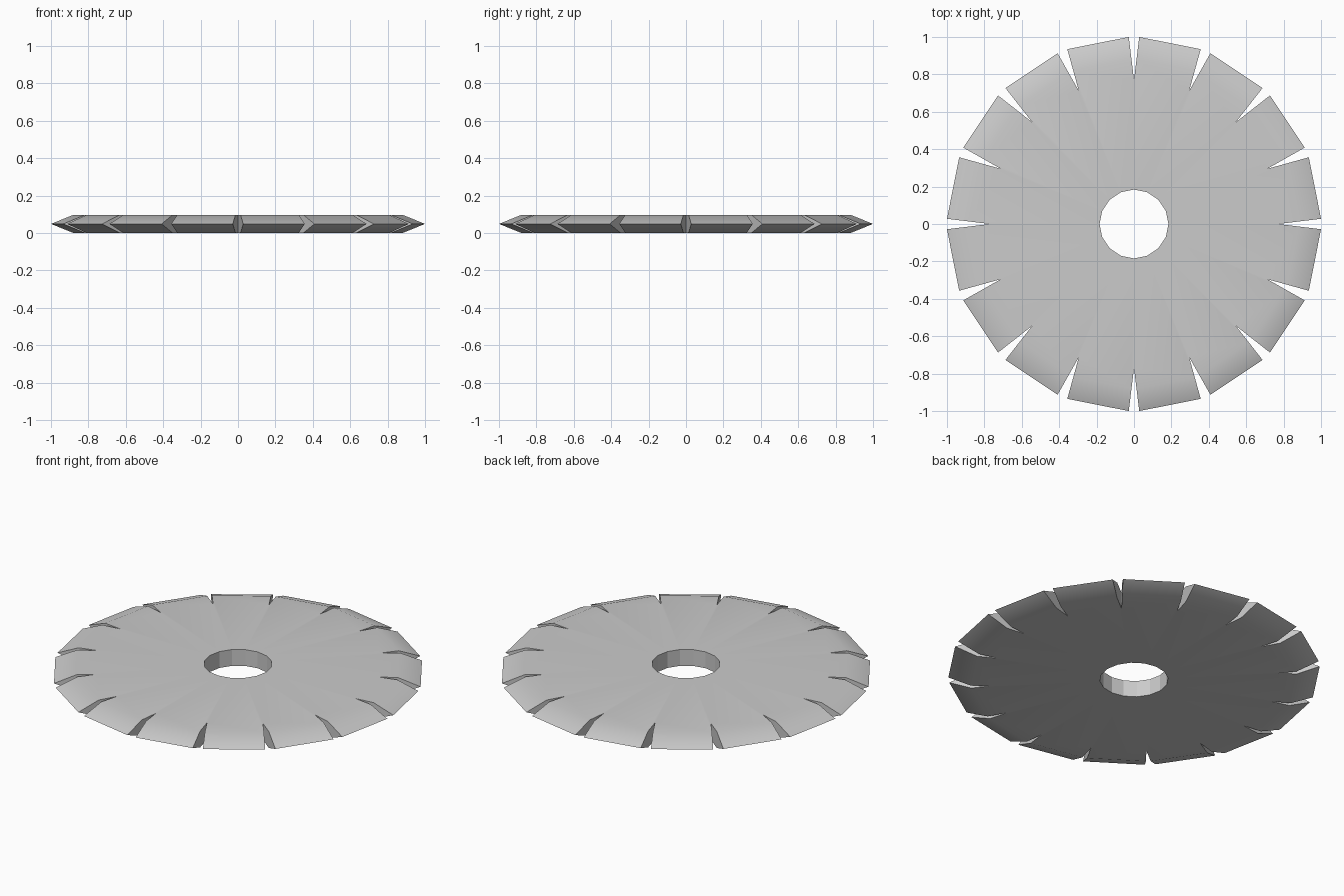
import bpy, bmesh
from math import pi, cos, sin

if "Cube" in bpy.data.objects:
    bpy.data.objects.remove(bpy.data.objects["Cube"])

N = 16                       # teeth, notches and hole sides
H = 0.097                    # thickness
HOLE, APEX, SHOULDER, RIM = 0.184, 0.77, 0.88, 1.0
RIM_HALF_GAP = 0.028         # half notch width at the rim


def polar(k, r, side, z):
    """Point at radius r along notch k, shifted sideways onto a notch wall."""
    a = 2 * pi * k / N
    o = side * RIM_HALF_GAP * (r - APEX) / (RIM - APEX) if r > APEX else 0
    return (r * cos(a) - o * sin(a), r * sin(a) + o * cos(a), z)


bm = bmesh.new()


def ring(r, side, z):
    return [bm.verts.new(polar(k, r, side, z)) for k in range(N)]


# rings of points: hole, notch tips, flat-face shoulders, sharp rim
hole, apex, left, right = {}, {}, {}, {}
for z in (0, H):
    hole[z], apex[z] = ring(HOLE, 0, z), ring(APEX, 0, z)
    left[z], right[z] = ring(SHOULDER, 1, z), ring(SHOULDER, -1, z)
rim_l, rim_r = ring(RIM, 1, H / 2), ring(RIM, -1, H / 2)

for k in range(N):
    n = (k + 1) % N
    for z in (0, H):
        # flat sector and bevel of one tooth
        bm.faces.new((hole[z][k], apex[z][k], left[z][k],
                      right[z][n], apex[z][n], hole[z][n]))
        bm.faces.new((left[z][k], rim_l[k], rim_r[n], right[z][n]))
    # hole wall and the two notch walls
    bm.faces.new((hole[0][k], hole[0][n], hole[H][n], hole[H][k]))
    for sh, rim in ((left, rim_l), (right, rim_r)):
        bm.faces.new((apex[0][k], sh[0][k], rim[k], sh[H][k], apex[H][k]))

bmesh.ops.recalc_face_normals(bm, faces=bm.faces)
mesh = bpy.data.meshes.new("notched_blade")
bm.to_mesh(mesh)
bm.free()
blade = bpy.data.objects.new("notched_blade", mesh)
bpy.context.collection.objects.link(blade)

# soft shading from the flat face into the bevel, crisp elsewhere
bpy.context.view_layer.objects.active = blade
blade.select_set(True)
bpy.ops.object.shade_smooth_by_angle(angle=pi / 6)
for e in mesh.edges:
    p, q = (mesh.vertices[i].co for i in e.vertices)
    if max(p.xy.length, q.xy.length) < HOLE + 0.01:
        e.use_edge_sharp = True
weighted = blade.modifiers.new("weighted_normals", 'WEIGHTED_NORMAL')
weighted.keep_sharp = True
